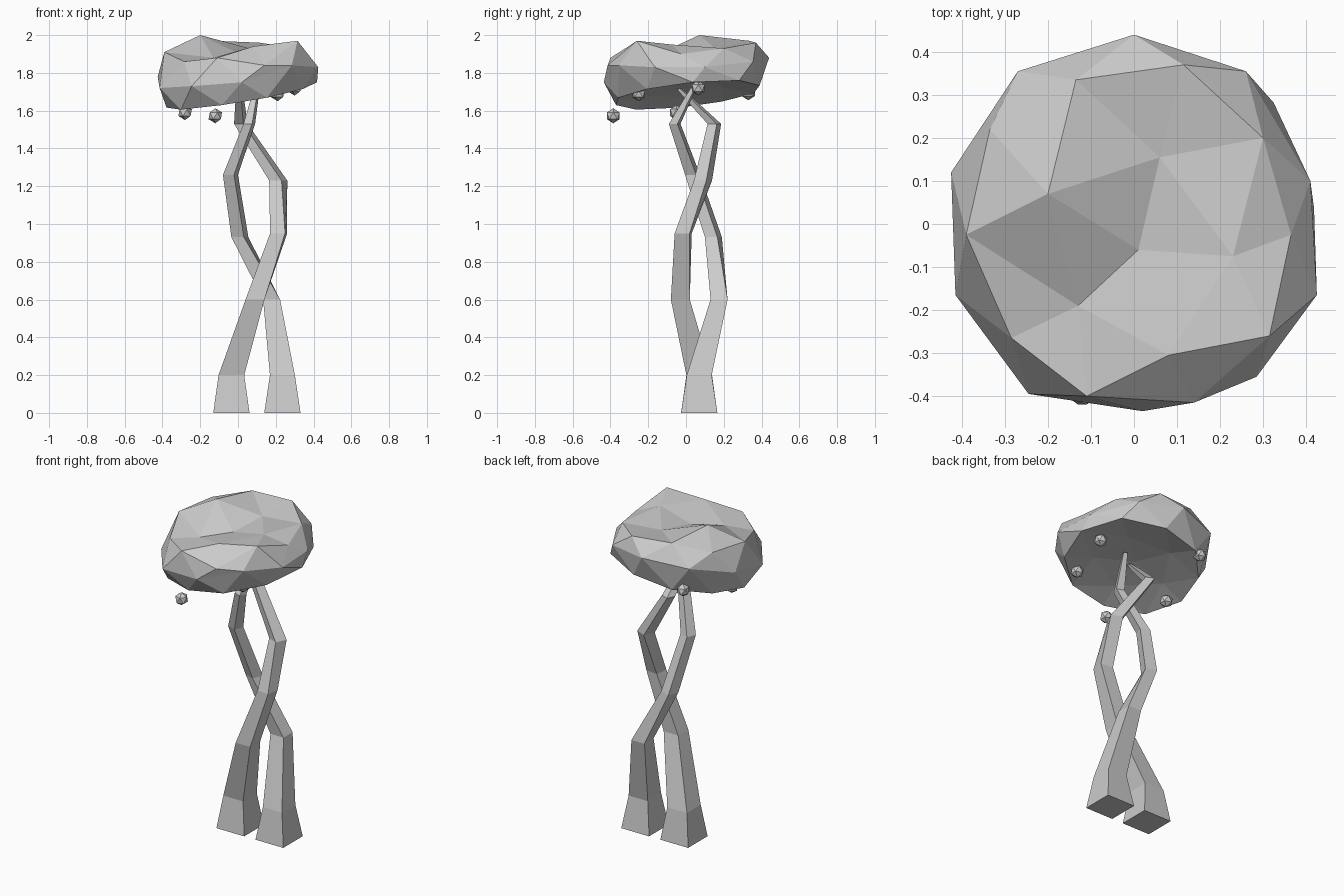
import bpy, bmesh
from math import sin, cos, radians, pi
from mathutils import Vector

cube = bpy.data.objects.get("Cube")
if cube:
    bpy.data.objects.remove(cube, do_unlink=True)

# One plain grey for every part
grey = bpy.data.materials.new("plain grey")
grey.use_nodes = True
colour = (0.6, 0.6, 0.6, 1)
grey.diffuse_color = colour
grey.node_tree.nodes["Principled BSDF"].inputs["Base Color"].default_value = colour


def finish(name, bm):
    """Turn a bmesh into a flat-shaded object."""
    bmesh.ops.recalc_face_normals(bm, faces=bm.faces[:])
    mesh = bpy.data.meshes.new(name)
    bm.to_mesh(mesh)
    bm.free()
    mesh.materials.append(grey)
    obj = bpy.data.objects.new(name, mesh)
    bpy.context.scene.collection.objects.link(obj)
    return obj


def trunk(name, stations):
    """Square tapering limb through (x, y, z, half width, twist in degrees)."""
    bm = bmesh.new()
    rings = []
    for x, y, z, half, twist in stations:
        ring = []
        for k in range(4):
            a = radians(twist) + pi / 4 + k * pi / 2
            r = half * 2 ** 0.5
            ring.append(bm.verts.new((x + r * cos(a), y + r * sin(a), z)))
        rings.append(ring)
    for low, high in zip(rings, rings[1:]):
        for k in range(4):
            n = (k + 1) % 4
            bm.faces.new((low[k], low[n], high[n], high[k]))
    bm.faces.new(rings[0])
    bm.faces.new(rings[-1])
    return finish(name, bm)


# Two trunks winding around each other
trunk("right_trunk", [
    (-0.035, 0.07, 0, 0.096, 0), (-0.035, 0.07, 0.2, 0.068, 0),
    (0.09, -0.03, 0.6, 0.05, 0), (0.215, -0.015, 0.95, 0.04, -8),
    (0.213, 0.09, 1.23, 0.036, -25), (0.015, 0.15, 1.53, 0.027, -25),
    (0.01, 0.03, 1.65, 0.018, -25), (0.0, -0.04, 1.72, 0.01, -25)])
trunk("left_trunk", [
    (0.235, 0.07, 0, 0.096, 0), (0.235, 0.07, 0.2, 0.066, 0),
    (0.178, 0.175, 0.6, 0.045, 0), (0.01, 0.145, 0.93, 0.035, -20),
    (-0.04, 0.035, 1.26, 0.031, -20), (0.06, -0.06, 1.53, 0.024, -20),
    (0.1, 0.04, 1.72, 0.012, -20)])

# Crown: faceted ball with a dented top, given as rings around the z axis
top = (0.01, -0.06, 1.9)
upper = [(0.06, 0.155, 1.93), (-0.2, 0.07, 2), (-0.13, -0.19, 1.88),
         (0.08, -0.305, 1.94), (0.23, -0.075, 1.95)]
shoulder = [(0.115, 0.37, 1.96), (-0.135, 0.335, 1.97), (-0.335, 0.22, 1.92),
            (-0.39, -0.025, 1.91), (-0.285, -0.265, 1.86), (-0.11, -0.4, 1.88),
            (0.14, -0.415, 1.84), (0.315, -0.26, 1.97), (0.365, -0.025, 1.9),
            (0.3, 0.2, 1.93)]
waist = [(0, 0.44, 1.88), (-0.27, 0.355, 1.85), (-0.425, 0.12, 1.78),
         (-0.415, -0.165, 1.72), (-0.245, -0.395, 1.73), (0.02, -0.435, 1.75),
         (0.285, -0.355, 1.84), (0.425, -0.165, 1.83), (0.41, 0.1, 1.83),
         (0.26, 0.355, 1.86)]


def underside(angle, radius, lift):
    """Point on the sloping underside of the crown."""
    x, y = radius * cos(radians(angle)), radius * sin(radians(angle))
    return (x, y, 1.68 + 0.16 * x + 0.1 * y + lift)


rim_radius = [0.4, 0.39, 0.37, 0.38, 0.4, 0.38, 0.39, 0.4, 0.42, 0.43]
rim = [underside(77 + 36 * k, r, 0) for k, r in enumerate(rim_radius)]
hollow = [underside(113 + 72 * k, 0.23, 0.03) for k in range(5)]

bm = bmesh.new()
t = bm.verts.new(top)
b = bm.verts.new(underside(0, 0, 0.04))
up, sh, wa, ri, ho = [[bm.verts.new(p) for p in ring]
                      for ring in (upper, shoulder, waist, rim, hollow)]


def cap(pole, inner, outer, shift):
    """Close a ten-point ring through a five-point ring to a pole."""
    for k in range(5):
        n = (k + 1) % 5
        j = 2 * k + shift
        before, level, after = (outer[(j + d) % 10] for d in (-1, 0, 1))
        for tri in ((pole, inner[k], inner[n]), (inner[k], before, level),
                    (inner[k], level, after), (inner[k], after, inner[n])):
            bm.faces.new(tri)


cap(t, up, sh, 0)
cap(b, ho, ri, 1)
for j in range(10):
    n = (j + 1) % 10
    bm.faces.new((sh[j], wa[j - 1], wa[j]))
    bm.faces.new((sh[j], wa[j], sh[n]))
    bm.faces.new((wa[j], ri[j], ri[n]))
    bm.faces.new((wa[j - 1], ri[j], wa[j]))
finish("crown", bm)

# Small fruits hanging under the crown
fruits = [(-0.12, -0.385, 1.573), (-0.28, -0.05, 1.59), (0.21, -0.25, 1.69),
          (0.3, 0.065, 1.72), (-0.21, 0.33, 1.695)]
for k, place in enumerate(fruits):
    bm = bmesh.new()
    bmesh.ops.create_icosphere(bm, subdivisions=1, radius=0.04)
    bmesh.ops.translate(bm, verts=bm.verts[:], vec=Vector(place))
    finish("fruit_" + str(k + 1), bm)
